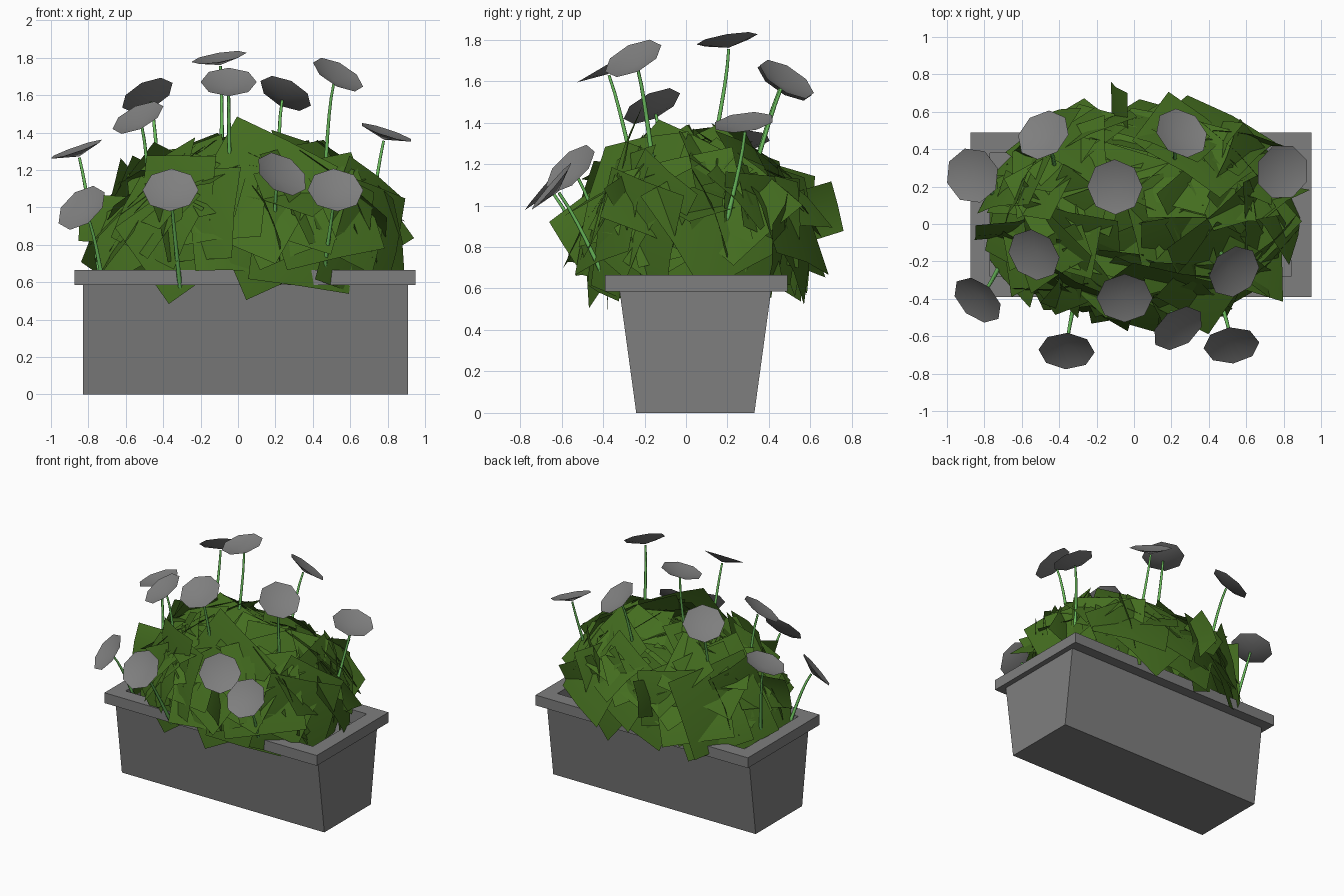
import bpy, bmesh, math, random
from mathutils import Vector, Matrix

random.seed(4)
cube = bpy.data.objects.get("Cube")
if cube:
    bpy.data.objects.remove(cube, do_unlink=True)


def material(name, rgb):
    m = bpy.data.materials.new(name)
    m.use_nodes = True
    m.diffuse_color = (*rgb, 1)
    bsdf = next(n for n in m.node_tree.nodes if n.type == 'BSDF_PRINCIPLED')
    bsdf.inputs["Base Color"].default_value = (*rgb, 1)
    return m


stone = material("grey", (0.21, 0.21, 0.21))
leaf_green = material("leaf green", (0.058, 0.155, 0.014))
stem_green = material("stem green", (0.15, 0.52, 0.11))


def finish(bm, name, mat, smooth=False):
    mesh = bpy.data.meshes.new(name)
    bm.to_mesh(mesh)
    bm.free()
    mesh.materials.append(mat)
    for p in mesh.polygons:
        p.use_smooth = smooth
    ob = bpy.data.objects.new(name, mesh)
    bpy.context.collection.objects.link(ob)
    return ob


# Planter box: rectangular rings from the base, round the rim and down inside
def build_planter():
    rings = [(-.83, .91, -.24, .33, 0), (-.83, .91, -.32, .41, .585),
             (-.875, .95, -.39, .49, .585), (-.875, .95, -.39, .49, .665),
             (-.77, .84, -.28, .38, .665), (-.77, .84, -.28, .38, .56)]
    bm = bmesh.new()
    loops = [[bm.verts.new((x, y, z)) for x, y in
              ((x0, y0), (x1, y0), (x1, y1), (x0, y1))]
             for x0, x1, y0, y1, z in rings]
    for a, b in zip(loops, loops[1:]):
        for i in range(4):
            j = (i + 1) % 4
            bm.faces.new((a[i], a[j], b[j], b[i]))
    bm.faces.new(reversed(loops[0]))
    bm.faces.new(loops[-1])
    finish(bm, "planter_box", stone)


# Foliage: large, slightly domed leaf cards lying over a mound
low, high = Vector((-.88, -.66, .48)), Vector((1.0, .76, 1.5))


def leaf_card(bm, centre, normal, size, spread):
    turn = Matrix.Rotation(random.uniform(0, math.pi), 3, 'Z')
    rot = normal.to_track_quat('Z', 'Y').to_matrix() @ turn
    grid = []
    for u in (-1, 0, 1):
        for v in (-1, 0, 1):
            lift = -.02 * (u * u + v * v)
            p = centre + rot @ Vector((u * size, v * size * spread, lift))
            for k in range(3):
                p[k] = min(max(p[k], low[k]), high[k])
            grid.append(bm.verts.new(p))
    for i in (0, 1):
        for j in (0, 1):
            a = i * 3 + j
            bm.faces.new([grid[k] for k in (a, a + 3, a + 4, a + 1)])


def build_foliage(count=84):
    bm = bmesh.new()
    middle, radii = Vector((.04, .05, .74)), Vector((.74, .53, .54))
    for i in range(count):
        h = .06 + .93 * (i + .5) / count
        ang = i * 2.39996
        r = math.sqrt(1 - h * h)
        d = Vector((r * math.cos(ang), r * math.sin(ang), h))
        boxy = Vector([math.copysign(abs(c) ** .85, c) * s for c, s in zip(d, radii)])
        centre = middle + boxy * random.uniform(.88, 1.02)
        tilt = Vector([random.gauss(0, .2) for _ in range(3)])
        n = Vector([c / s for c, s in zip(d, radii)]).normalized() + tilt
        leaf_card(bm, centre, n.normalized(), random.uniform(.22, .31),
                  random.uniform(.75, 1))
    # a few upright cards poke through the mound
    for i in range(8):
        ang = i * math.tau / 8 + .2
        centre = middle + Vector((.68 * math.cos(ang), .48 * math.sin(ang), .2))
        n = Vector((-math.sin(ang), math.cos(ang), .3)).normalized()
        leaf_card(bm, centre, n, .22, .6)
    finish(bm, "foliage", leaf_green, smooth=True)


# Flower head: shallow eight-sided cup
def flower_head(name, p, n):
    bm = bmesh.new()
    hub = bm.verts.new((0, 0, -.03))
    rim = [bm.verts.new((.15 * math.cos(a), .15 * math.sin(a), .012))
           for a in (math.tau * i / 8 for i in range(8))]
    for i in range(8):
        bm.faces.new((hub, rim[i], rim[(i + 1) % 8]))
    ob = finish(bm, name, stone, smooth=True)
    ob.matrix_world = Matrix.Translation(p) @ n.to_track_quat('Z', 'Y').to_matrix().to_4x4()


# Stem: thin curve bending from the mound into the back of the flower
def flower_stem(name, p, n):
    top = p - n * .036
    root = Vector((p.x * .86, p.y * .55, max(p.z - .65, .57)))
    reach = (top - root) / 3
    cu = bpy.data.curves.new(name, 'CURVE')
    cu.dimensions = '3D'
    cu.bevel_depth = .011
    cu.bevel_resolution = 1
    cu.resolution_u = 6
    sp = cu.splines.new('BEZIER')
    sp.bezier_points.add(1)
    ends = ((root, reach, 1.2), (top, reach * .5 + n * .06, .7))
    for bp, (co, aim, rad) in zip(sp.bezier_points, ends):
        bp.handle_left_type = bp.handle_right_type = 'FREE'
        bp.co = co
        bp.handle_left, bp.handle_right = co - aim, co + aim
        bp.radius = rad
    cu.materials.append(stem_green)
    bpy.context.collection.objects.link(bpy.data.objects.new(name, cu))


build_planter()
build_foliage()

# position and facing of each flower
flowers = [((-.86, .26, 1.30), (-.35, -.1, 1)), ((-.48, .47, 1.59), (-.4, .5, .8)),
           ((-.10, .20, 1.79), (-.17, -.17, 1)), ((.25, .48, 1.60), (.4, .5, .8)),
           ((.79, .28, 1.39), (.33, -.13, 1)), ((-.53, -.16, 1.47), (-.4, -.4, .8)),
           ((-.83, -.40, .99), (-.52, -.58, .62)), ((-.05, -.39, 1.66), (0, -.5, .85)),
           ((.53, -.25, 1.70), (.45, -.4, .8)), ((.23, -.55, 1.17), (.45, -.62, .64)),
           ((.52, -.64, 1.085), (.08, -.76, .65)), ((-.36, -.67, 1.085), (-.04, -.76, .65))]
for i, (pos, facing) in enumerate(flowers, 1):
    p, n = Vector(pos), Vector(facing).normalized()
    flower_head(f"flower_head_{i}", p, n)
    flower_stem(f"flower_stem_{i}", p, n)
